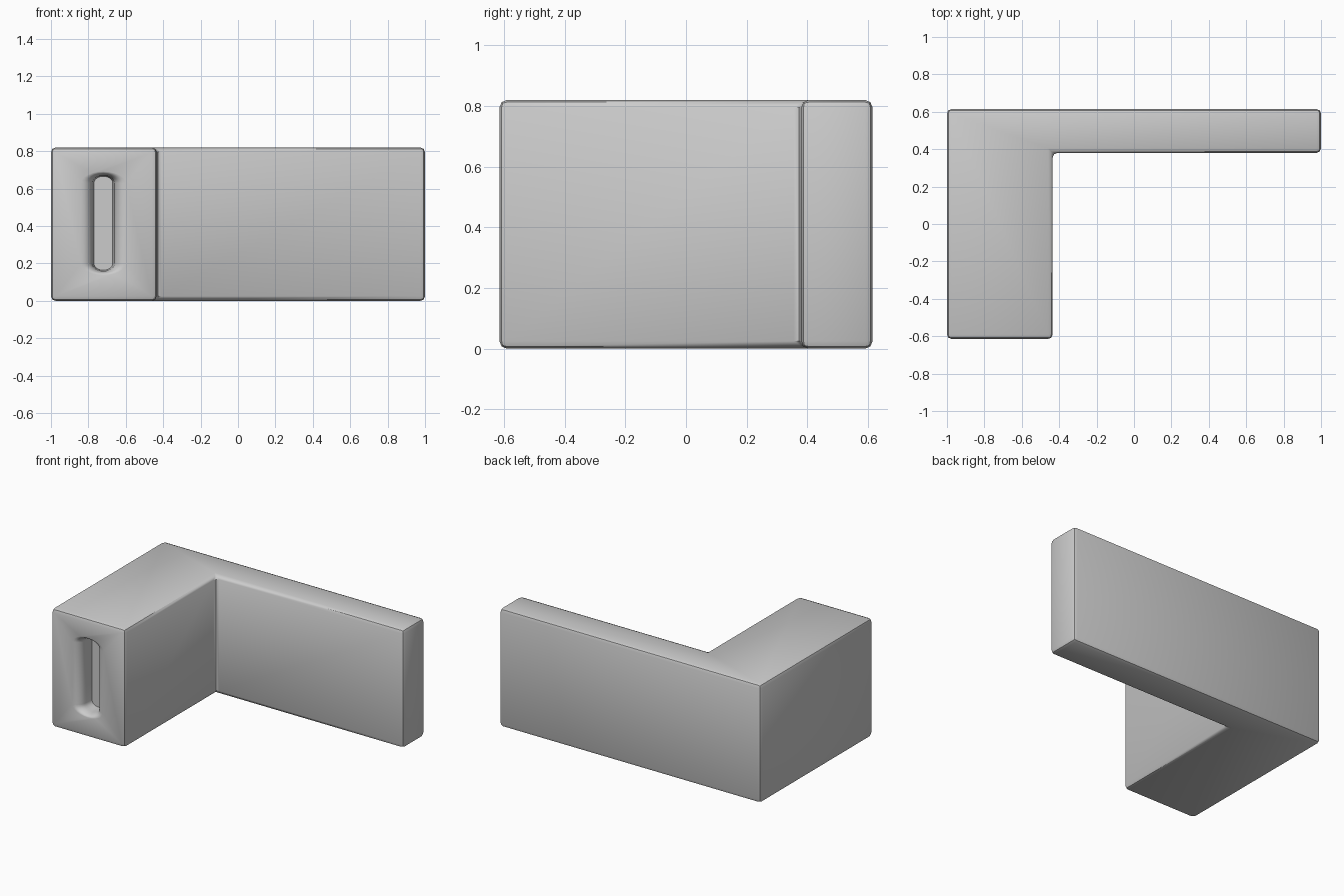
import bpy, bmesh, math

cube = bpy.data.objects.get("Cube")
if cube:
    bpy.data.objects.remove(cube, do_unlink=True)

grey = bpy.data.materials.new("plain_grey")
grey.use_nodes = True
colour = (0.6, 0.6, 0.6, 1)
grey.diffuse_color = colour
grey.node_tree.nodes["Principled BSDF"].inputs["Base Color"].default_value = colour


def add_object(name, bm):
    bmesh.ops.recalc_face_normals(bm, faces=bm.faces)
    mesh = bpy.data.meshes.new(name)
    bm.to_mesh(mesh)
    bm.free()
    mesh.materials.append(grey)
    obj = bpy.data.objects.new(name, mesh)
    bpy.context.collection.objects.link(obj)
    return obj


# L-shaped block: thick leg to the front, thin wall along the back
X, Y, HEIGHT = 1.0, 0.615, 0.82
LEG_X, WALL_Y = -0.435, 0.38
profile = [(-X, -Y), (LEG_X, -Y), (LEG_X, WALL_Y), (X, WALL_Y), (X, Y), (-X, Y)]
bm = bmesh.new()
base = bm.faces.new([bm.verts.new((x, y, 0)) for x, y in profile])
top = bmesh.ops.extrude_face_region(bm, geom=[base])["geom"]
bmesh.ops.translate(bm, vec=(0, 0, HEIGHT),
                    verts=[v for v in top if isinstance(v, bmesh.types.BMVert)])
bmesh.ops.recalc_face_normals(bm, faces=bm.faces)
bmesh.ops.bevel(bm, geom=bm.edges[:], offset=0.025, segments=2,
                profile=0.5, affect="EDGES", clamp_overlap=True)
body = add_object("body", bm)

# Grip slot cutter: rounded lips narrowing to a straight-walled recess
CX, CZ, HALF = -0.72, 0.415, 0.215
ARC, LIP = 12, 6


def ring(bm, y, width, rise):
    verts = []
    for side in (1, -1):
        for i in range(ARC + 1):
            a = math.pi * i / ARC
            verts.append(bm.verts.new((CX + side * width * math.cos(a), y,
                                       CZ + side * (HALF + rise * math.sin(a)))))
    return verts


bm = bmesh.new()
rings = [ring(bm, -Y - 0.04, 0.12, 0.062)]
for i in range(LIP + 1):
    a = 0.5 * math.pi * i / LIP
    s = math.sin(a)
    rings.append(ring(bm, -Y + 0.065 * (1 - math.cos(a)), 0.12 - 0.062 * s, 0.062 - 0.022 * s))
rings.append(ring(bm, -Y + 0.12, 0.05, 0.036))
for a, b in zip(rings, rings[1:]):
    for i in range(len(a)):
        j = (i + 1) % len(a)
        bm.faces.new((a[i], a[j], b[j], b[i]))
bm.faces.new(rings[0])
bm.faces.new(rings[-1])
cutter = add_object("slot_cutter", bm)
cutter.hide_render = True
cutter.hide_set(True)

cut = body.modifiers.new("grip_slot", "BOOLEAN")
cut.operation = "DIFFERENCE"
cut.solver = "EXACT"
cut.object = cutter

# Bake the cut, drop the cutter, and smooth the rounded edges
bpy.context.view_layer.objects.active = body
body.select_set(True)
bpy.ops.object.modifier_apply(modifier=cut.name)
bpy.data.objects.remove(cutter, do_unlink=True)
bpy.ops.object.shade_smooth_by_angle(angle=math.radians(35))
